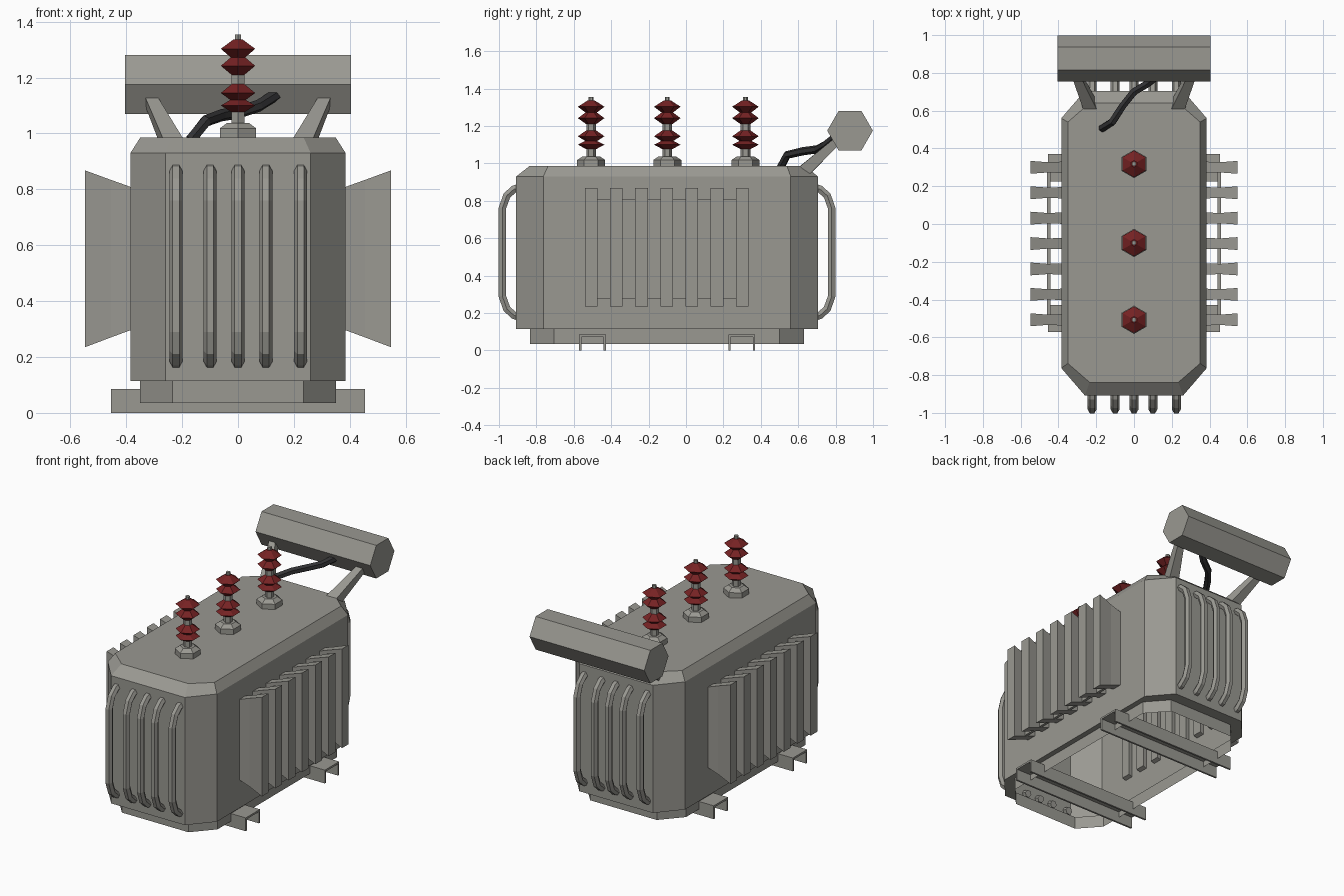
import bpy, bmesh, math
from mathutils import Vector

if "Cube" in bpy.data.objects:
    bpy.data.objects.remove(bpy.data.objects["Cube"])


def material(name, rgb):
    m = bpy.data.materials.new(name)
    m.diffuse_color = (*rgb, 1)
    m.use_nodes = True
    m.node_tree.nodes["Principled BSDF"].inputs["Base Color"].default_value = m.diffuse_color
    return m


GREY = material("grey paint", (0.32, 0.315, 0.285))
RED = material("dark red ceramic", (0.18, 0.016, 0.017))
BLACK = material("black rubber", (0.032, 0.032, 0.034))


def finish(name, bm, mat):
    bmesh.ops.recalc_face_normals(bm, faces=bm.faces)
    me = bpy.data.meshes.new(name)
    bm.to_mesh(me)
    bm.free()
    me.materials.append(mat)
    ob = bpy.data.objects.new(name, me)
    bpy.context.collection.objects.link(ob)
    return ob


def skin(name, rings, mat, cap_start=True, cap_end=True):
    """Bridge a list of equally sized point rings."""
    bm = bmesh.new()
    loops = [[bm.verts.new(p) for p in r] for r in rings]
    n = len(loops[0])
    for a, b in zip(loops, loops[1:]):
        for i in range(n):
            j = (i + 1) % n
            bm.faces.new((a[i], a[j], b[j], b[i]))
    if cap_start:
        bm.faces.new(loops[0])
    if cap_end:
        bm.faces.new(loops[-1])
    return finish(name, bm, mat)


def sweep(name, path, radii, sides, ref, mat, turn=0.0):
    """Low-poly tube along a path."""
    pts = [Vector(p) for p in path]
    rings = []
    for k, p in enumerate(pts):
        t = (pts[min(k + 1, len(pts) - 1)] - pts[max(k - 1, 0)]).normalized()
        v = t.cross(Vector(ref)).normalized()
        u = v.cross(t)
        r = radii[k] if isinstance(radii, (list, tuple)) else radii
        angs = [turn + 2 * math.pi * i / sides for i in range(sides)]
        rings.append([p + r * (math.cos(a) * u + math.sin(a) * v) for a in angs])
    return skin(name, rings, mat)


def lathe(name, y, profile, mat, sides=6):
    """Vertical turned part at x = 0, a corner pointing along y."""
    rings = [[(r * math.sin(2 * math.pi * i / sides),
               y + r * math.cos(2 * math.pi * i / sides), z) for i in range(sides)]
             for r, z in profile]
    return skin(name, rings, mat)


def octagon(hx, y0, y1, cx, cy, z):
    right = [(hx - cx, y0), (hx, y0 + cy), (hx, y1 - cy), (hx - cx, y1)]
    left = [(-x, y) for x, y in reversed(right)]
    return [(x, y, z) for x, y in right + left]


# Tank with inset skirt, open underneath
skin("tank", [
    octagon(0.35, -0.835, 0.63, 0.115, 0.13, 0.035),
    octagon(0.35, -0.835, 0.63, 0.115, 0.13, 0.115),
    octagon(0.385, -0.908, 0.705, 0.125, 0.145, 0.115),
    octagon(0.385, -0.908, 0.705, 0.125, 0.145, 0.93),
    octagon(0.35, -0.838, 0.64, 0.115, 0.10, 0.985),
], GREY, cap_start=False)

# Channel-shaped feet running across
for y in (-0.5, 0.298):
    w, t, h = 0.072, 0.012, 0.085
    prof = [(-w, 0), (-w, h), (w, h), (w, 0), (w - t, 0),
            (w - t, h - t), (t - w, h - t), (t - w, 0)]
    skin("foot_channel", [[(x, y + a, z) for a, z in prof] for x in (-0.455, 0.455)], GREY)

# Radiator fins and the web between them on both sides
for s in (-1, 1):
    for i in range(7):
        y = -0.507 + i * 0.1345
        rings = []
        for x, w, z0, z1 in ((0.36, 0.031, 0.305, 0.80), (0.455, 0.027, 0.27, 0.834),
                             (0.548, 0.034, 0.235, 0.868)):
            rings.append([(s * x, y - w, z0), (s * x, y + w, z0),
                          (s * x, y + w, z1), (s * x, y - w, z1)])
        skin("radiator_fin", rings, GREY)
    skin("radiator_web", [[(s * x, -0.507, 0.275), (s * x, 0.30, 0.275),
                           (s * x, 0.30, 0.81), (s * x, -0.507, 0.81)]
                          for x in (0.443, 0.46)], GREY)

# Cooling pipes on the front and back ends
for wall, out in ((-0.908, -1), (0.705, 1)):
    half = [(-0.03, 0.875), (0.012, 0.862), (0.05, 0.828), (0.074, 0.76)]
    half += [(d, 1.05 - z) for d, z in reversed(half)]
    for x in (-0.222, -0.1, 0, 0.1, 0.224):
        sweep("cooling_pipe", [(x, wall + out * d, z) for d, z in half],
              0.0235, 6, (1, 0, 0), GREY)

# Insulated terminals on the lid
for y in (-0.507, -0.1, 0.318):
    lathe("terminal_base", y, [(0.075, 0.98), (0.075, 1.018), (0.045, 1.038)], GREY)
    lathe("terminal_rod", y, [(0.026, 1.03), (0.026, 1.22), (0.013, 1.23), (0.013, 1.355)], GREY)
    lathe("lower_insulator", y, [(0.024, 1.075), (0.071, 1.1), (0.032, 1.12),
                                 (0.071, 1.145), (0.024, 1.178)], RED)
    lathe("upper_insulator", y, [(0.024, 1.208), (0.071, 1.242), (0.03, 1.272),
                                 (0.071, 1.303), (0.018, 1.337)], RED)

# Oil reservoir drum
sweep("oil_reservoir", [(-0.405, 0.877, 1.175), (0.405, 0.877, 1.175)],
      0.122, 6, (0, 1, 0), GREY)

# Tapered reservoir struts
for s in (-1, 1):
    sweep("reservoir_strut", [(s * 0.225, 0.61, 0.94), (s * 0.32, 0.825, 1.135)],
          [0.05, 0.028], 4, (1, 0, 0), GREY, math.pi / 4)

# Oil hose from lid to reservoir
sweep("oil_hose", [(-0.17, 0.505, 0.975), (-0.115, 0.54, 1.045), (-0.06, 0.625, 1.065),
                   (0.0, 0.70, 1.075), (0.075, 0.745, 1.1), (0.145, 0.80, 1.145)],
      0.022, 6, (0, 0, 1), BLACK)
